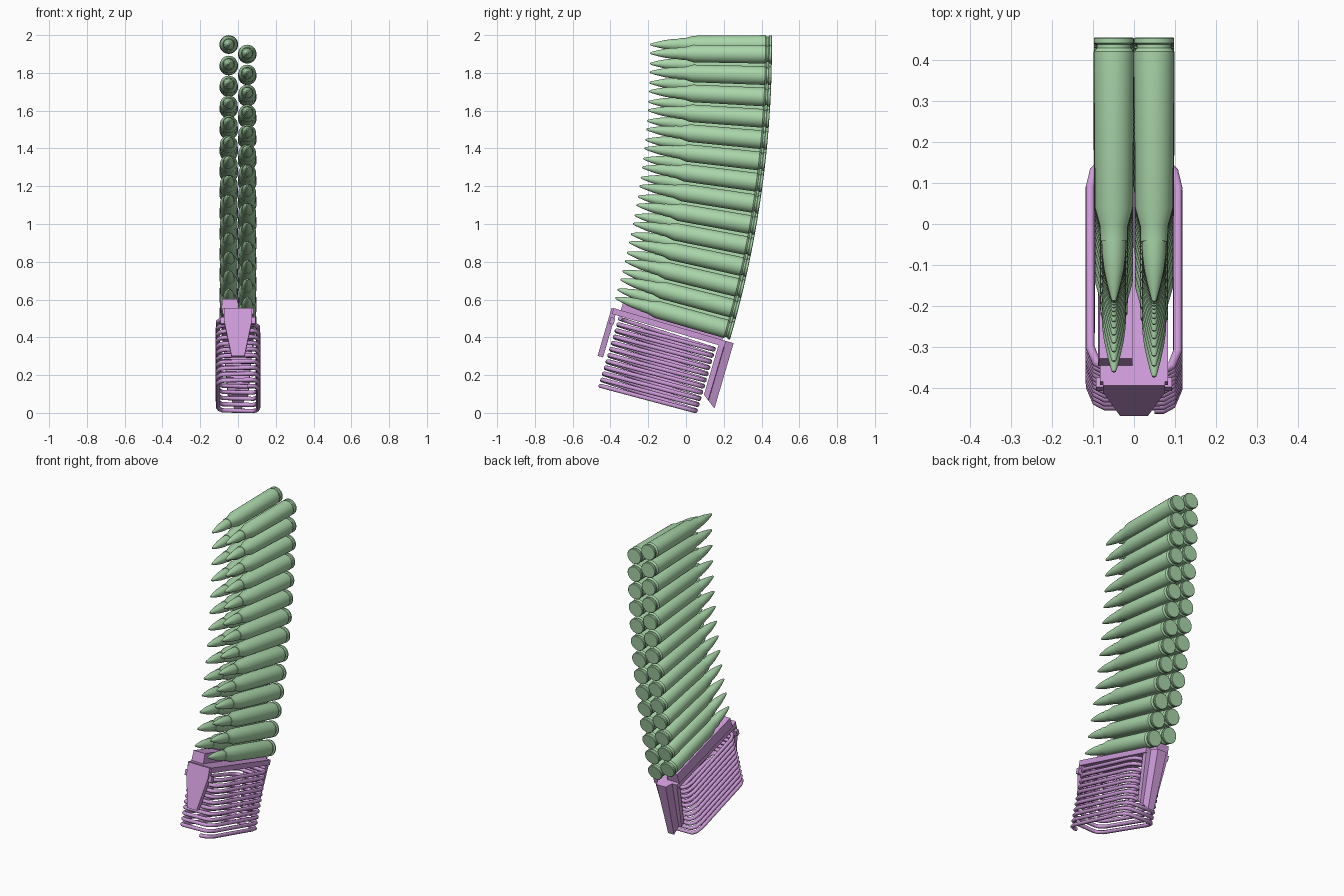
import bpy, bmesh, math
from mathutils import Vector

if "Cube" in bpy.data.objects:
    bpy.data.objects.remove(bpy.data.objects["Cube"])


def material(name, rgb):
    m = bpy.data.materials.new(name)
    m.diffuse_color = (*rgb, 1)
    m.use_nodes = True
    m.node_tree.nodes["Principled BSDF"].inputs["Base Color"].default_value = m.diffuse_color
    return m


GREEN = material("soft_green", (0.40, 0.67, 0.40))
PURPLE = material("soft_purple", (0.62, 0.33, 0.70))


def add(name, data, mat):
    ob = bpy.data.objects.new(name, data)
    bpy.context.collection.objects.link(ob)
    if not data.materials:
        data.materials.append(mat)
    return ob


def smooth(ob, deg=35):
    bpy.ops.object.select_all(action='DESELECT')
    bpy.context.view_layer.objects.active = ob
    ob.select_set(True)
    bpy.ops.object.shade_smooth_by_angle(angle=math.radians(deg))


# Lathed round: (y, radius) profile from the flat base to the pointed tip
PROFILE = [(0.455, 0.0), (0.455, 0.046), (0.452, 0.049), (0.441, 0.049), (0.438, 0.042),
           (0.429, 0.042), (0.420, 0.0495), (0.04, 0.0465), (-0.005, 0.034), (-0.042, 0.033),
           (-0.042, 0.030), (-0.075, 0.0285), (-0.11, 0.024), (-0.145, 0.0165),
           (-0.175, 0.009), (-0.187, 0.005), (-0.19, 0.0)]
SIDES = 28
bm = bmesh.new()
rings = []
for y, r in PROFILE:
    if r == 0:
        rings.append([bm.verts.new((0, y, 0))] * SIDES)
    else:
        rings.append([bm.verts.new((r * math.cos(math.tau * i / SIDES), y,
                                    r * math.sin(math.tau * i / SIDES))) for i in range(SIDES)])
for a, b in zip(rings, rings[1:]):
    for i in range(SIDES):
        j = (i + 1) % SIDES
        bm.faces.new(list(dict.fromkeys((a[i], a[j], b[j], b[i]))))
bmesh.ops.recalc_face_normals(bm, faces=bm.faces)
round_mesh = bpy.data.meshes.new("round")
bm.to_mesh(round_mesh)
bm.free()

# Two columns of rounds fanned along an arc
PIVOT_Y, PIVOT_Z, PER_COLUMN, STEP, STAGGER = -5.145, 1.95, 14, 1.167, 0.45
for side, x, shift in (("left", -0.049, 0), ("right", 0.049, STAGGER)):
    for i in range(PER_COLUMN):
        t = math.radians(STEP * (i + shift))
        ob = add(f"round_{side}_{i + 1}", round_mesh, GREEN)
        ob.location = (x, PIVOT_Y - PIVOT_Y * math.cos(t), PIVOT_Z + PIVOT_Y * math.sin(t))
        ob.rotation_euler = (-t, 0, 0)
        if side == "left" and i == 0:
            smooth(ob)


# Tilted frame of the follower and spring: x across, u backward, w downward
def tilt(x, u, w):
    return Vector((x, -0.37 + 0.96 * u - 0.281 * w, 0.53 - 0.281 * u - 0.96 * w))


def loft(name, top, bottom):
    bm = bmesh.new()
    a = [bm.verts.new(tilt(*p)) for p in top]
    b = [bm.verts.new(tilt(*p)) for p in bottom]
    bm.faces.new(a)
    bm.faces.new(b[::-1])
    for i in range(len(a)):
        j = (i + 1) % len(a)
        bm.faces.new((a[i], b[i], b[j], a[j]))
    bmesh.ops.recalc_face_normals(bm, faces=bm.faces)
    me = bpy.data.meshes.new(name)
    bm.to_mesh(me)
    bm.free()
    return add(name, me, PURPLE)


def block(name, x0, x1, u0, u1, w0, w1):
    base = [(x0, u0), (x1, u0), (x1, u1), (x0, u1)]
    return loft(name, [(x, u, w0) for x, u in base], [(x, u, w1) for x, u in base])


# Follower: plate, raised left ridge and front cross bar
block("follower_plate", -0.083, 0.083, -0.02, 0.60, -0.02, 0.012)
ridge = [(-0.088, 0.02), (-0.004, 0.02), (-0.004, 0.58), (-0.088, 0.58)]
loft("follower_ridge", [(x * 0.95, u, -0.082) for x, u in ridge], [(x, u, -0.018) for x, u in ridge])
block("follower_cross_bar", -0.093, 0.093, -0.02, 0.004, 0.03, 0.065)

# Tapered front leg
half = [(0.075, -0.018), (0.075, 0.045), (0.034, 0.246)]
outline = half + [(-x, w) for x, w in half[::-1]]
loft("front_leg", [(x, -0.03, w) for x, w in outline], [(x, 0.0, w) for x, w in outline])

# Ribbed rear leg with a slanted, narrower foot
half = [(0.08, 0.568), (0.08, 0.598), (0.05, 0.600), (0.032, 0.642)]
section = half + [(-x, u) for x, u in half[::-1]]
loft("rear_leg", [(x, u, -0.02) for x, u in section],
     [(x * 0.65, u, 0.305 + (u - 0.594) * 0.73) for x, u in section])

# Wire spring: chamfered rectangular coil wound downward, ending at the front
LOOP = [(0.05, 0.03), (-0.07, 0.03), (-0.092, 0.042), (-0.107, 0.08), (-0.107, 0.49),
        (-0.098, 0.53), (-0.08, 0.55), (0.08, 0.55), (0.098, 0.53), (0.107, 0.49),
        (0.107, 0.08), (0.092, 0.042), (0.07, 0.03)]
lengths = [math.dist(LOOP[i], LOOP[(i + 1) % len(LOOP)]) for i in range(len(LOOP))]
COILS, W0, W1 = 11, 0.022, 0.395
path = []
for c in range(COILS):
    run = 0
    for (x, u), seg in zip(LOOP, lengths):
        path.append(tilt(x, u, W0 + (W1 - W0) * (c + run / sum(lengths)) / COILS))
        run += seg
path.append(tilt(*LOOP[0], W1))
curve = bpy.data.curves.new("spring", 'CURVE')
curve.dimensions = '3D'
curve.bevel_depth = 0.0115
curve.bevel_resolution = 2
curve.use_fill_caps = True
spline = curve.splines.new('POLY')
spline.points.add(len(path) - 1)
for p, co in zip(spline.points, path):
    p.co = (*co, 1)
spring = add("spring", curve, PURPLE)
bpy.ops.object.select_all(action='DESELECT')
bpy.context.view_layer.objects.active = spring
spring.select_set(True)
bpy.ops.object.convert(target='MESH')
smooth(bpy.context.view_layer.objects.active, 50)
